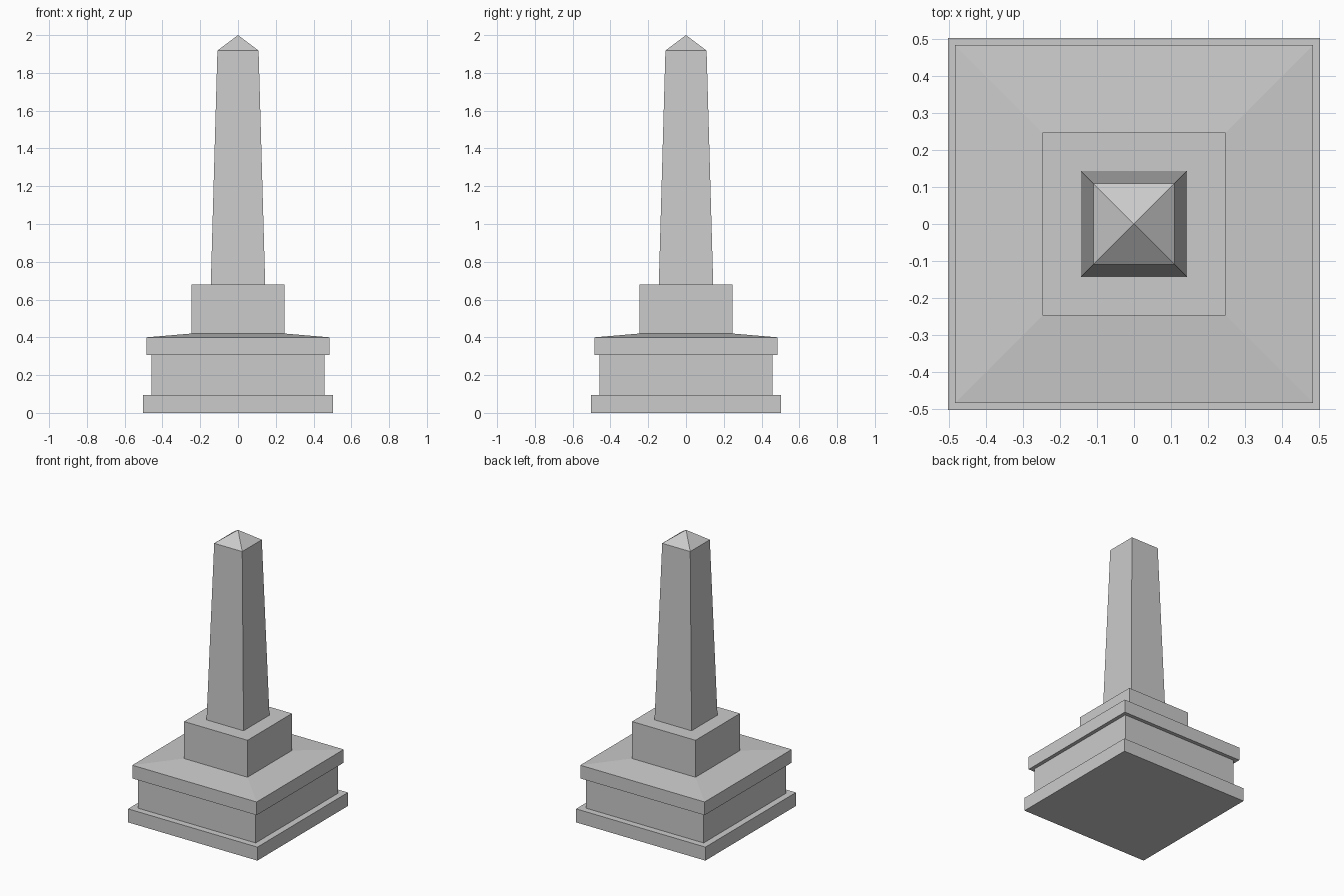
import bpy
import bmesh

if "Cube" in bpy.data.objects:
    bpy.data.objects.remove(bpy.data.objects["Cube"])


def square_loft(name, profile, base=False):
    """Skin square rings given as (half width, height); half width 0 makes a point."""
    bm = bmesh.new()
    rings = []
    for h, z in profile:
        if h == 0:
            rings.append([bm.verts.new((0, 0, z))] * 4)
        else:
            rings.append([bm.verts.new((sx * h, sy * h, z))
                          for sx, sy in ((-1, -1), (1, -1), (1, 1), (-1, 1))])
    if base:
        bm.faces.new(rings[0][::-1])
    for lo, hi in zip(rings, rings[1:]):
        for i in range(4):
            j = (i + 1) % 4
            corners = [lo[i], lo[j], hi[j], hi[i]]
            bm.faces.new(list(dict.fromkeys(corners)))
    mesh = bpy.data.meshes.new(name)
    bm.to_mesh(mesh)
    bm.free()
    obj = bpy.data.objects.new(name, mesh)
    bpy.context.collection.objects.link(obj)
    return obj


# Bottom step with its ledge
square_loft("plinth", [(0.503, 0), (0.503, 0.095), (0.458, 0.095)], base=True)
# Main pedestal block
square_loft("pedestal_block", [(0.458, 0.095), (0.458, 0.307)])
# Overhanging cornice with a gently sloped top
square_loft("cornice", [(0.458, 0.307), (0.484, 0.307), (0.484, 0.40), (0.247, 0.42)])
# Smaller block carrying the shaft
square_loft("shaft_base", [(0.247, 0.42), (0.247, 0.68), (0.144, 0.68)])
# Tapered shaft and pointed tip
square_loft("obelisk_shaft", [(0.144, 0.68), (0.109, 1.918)])
square_loft("pyramid_tip", [(0.109, 1.918), (0, 2.0)])
